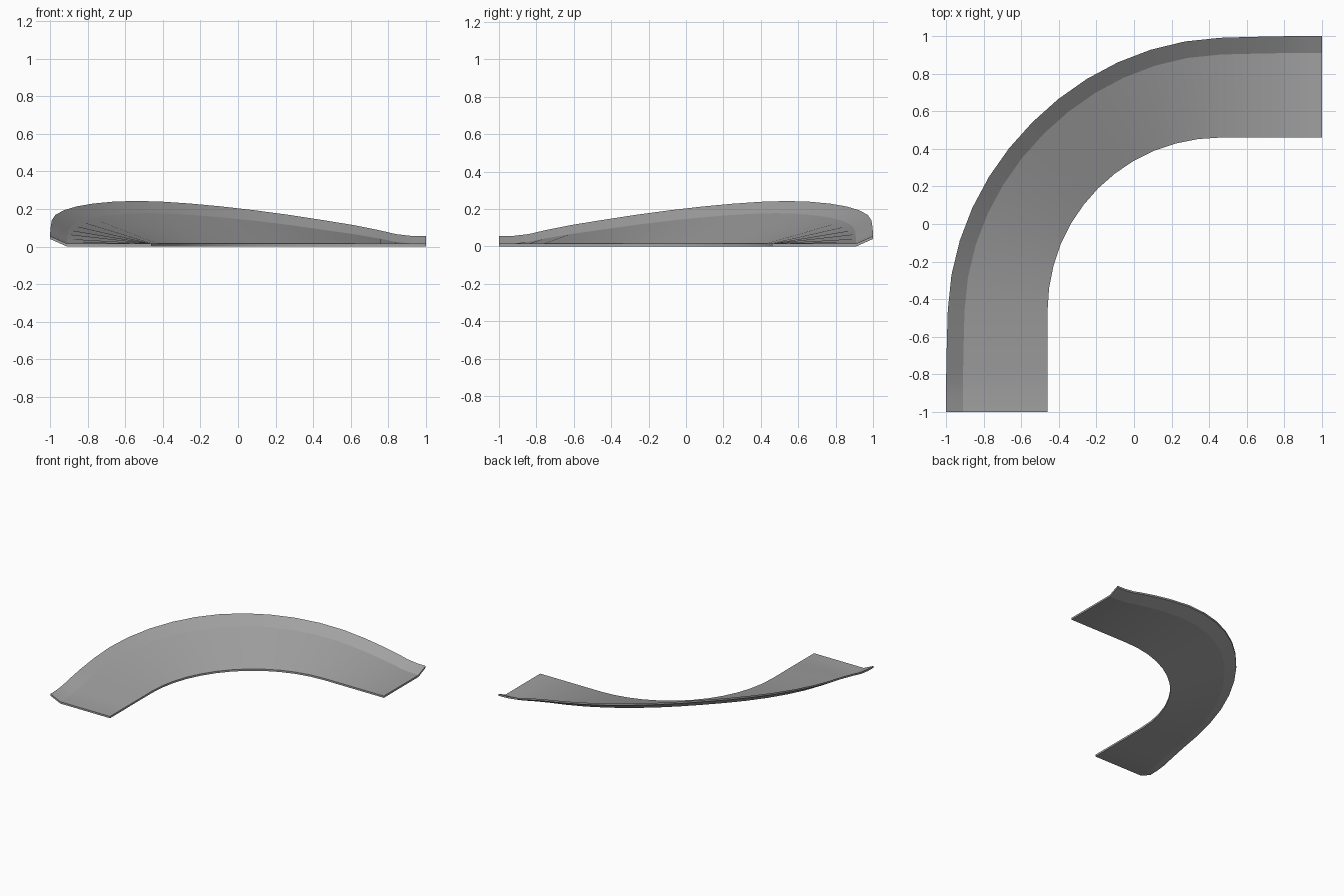
import bpy, bmesh, math
from mathutils import Vector

cube = bpy.data.objects.get("Cube")
if cube:
    bpy.data.objects.remove(cube, do_unlink=True)

CENTRE = Vector((0.46, -0.46, 0))
INNER, FLOOR, LIP = 0.92, 0.45, 0.09   # bend radius, floor width, lip width
THICK = 0.015
ARC_STEPS = 12

asphalt = bpy.data.materials.new("asphalt grey")
asphalt.use_nodes = True
colour = (0.36, 0.36, 0.36, 1)
asphalt.diffuse_color = colour
asphalt.node_tree.nodes["Principled BSDF"].inputs["Base Color"].default_value = colour

# Straight run: distance from the bend, bank amount
RUN = [(0.54, 0), (0.46, 0.01), (0.38, 0.06), (0.3, 0.16), (0.16, 0.31)]


def stations():
    """Yield the origin, outward direction and bank along the road."""
    left, back = Vector((-1, 0, 0)), Vector((0, 1, 0))
    for dist, bank in RUN:
        yield CENTRE - back * dist, left, bank
    for i in range(ARC_STEPS + 1):
        angle = math.pi - math.pi / 2 * i / ARC_STEPS
        off_middle = abs(2 * i / ARC_STEPS - 1)
        yield (CENTRE, Vector((math.cos(angle), math.sin(angle), 0)),
               1 - 0.55 * off_middle ** 1.8)
    for dist, bank in reversed(RUN):
        yield CENTRE - left * dist, back, bank


def section(bank):
    """Cross-section as (radius, height): top surface, then underside."""
    squeeze = 0.04 * bank ** 2
    top = [(INNER, THICK),
           (INNER + FLOOR - squeeze, THICK + 0.163 * bank),
           (INNER + FLOOR + LIP - squeeze * 1.1, THICK + 0.04 + 0.188 * bank)]
    return top + [(r, z - THICK) for r, z in reversed(top)]


# Banked road bend, lofted through the stations
bm = bmesh.new()
rings = [[bm.verts.new(origin + out * r + Vector((0, 0, z))) for r, z in section(bank)]
         for origin, out, bank in stations()]
for a, b in zip(rings, rings[1:]):
    for i in range(len(a)):
        j = (i + 1) % len(a)
        bm.faces.new((a[i], a[j], b[j], b[i]))
for ring in (rings[0], rings[-1]):
    bm.faces.new(ring)
bmesh.ops.recalc_face_normals(bm, faces=bm.faces)
mesh = bpy.data.meshes.new("banked_road_bend")
bm.to_mesh(mesh)
bm.free()
mesh.materials.append(asphalt)
road = bpy.data.objects.new("banked_road_bend", mesh)
bpy.context.collection.objects.link(road)

# Soft along the road, sharp at the lip and edges
bpy.context.view_layer.objects.active = road
road.select_set(True)
bpy.ops.object.shade_smooth_by_angle(angle=math.radians(10))
